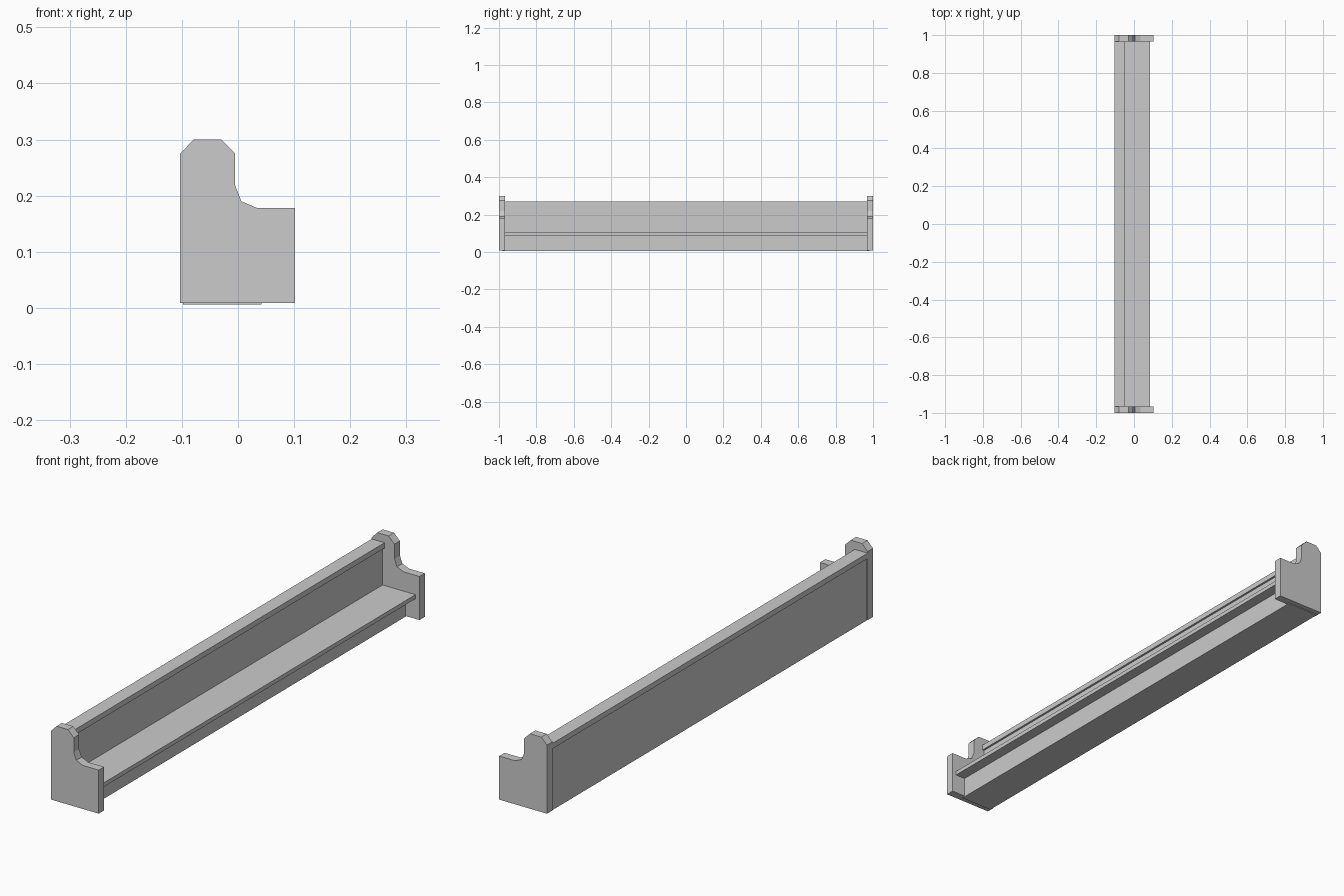
import bpy, bmesh

if "Cube" in bpy.data.objects:
    bpy.data.objects.remove(bpy.data.objects["Cube"])


def extrude_profile(name, points, y0, y1):
    """Extrude an x/z outline along y."""
    bm = bmesh.new()
    face = bm.faces.new([bm.verts.new((x, y0, z)) for x, z in points])
    new = bmesh.ops.extrude_face_region(bm, geom=[face])["geom"]
    verts = [v for v in new if isinstance(v, bmesh.types.BMVert)]
    bmesh.ops.translate(bm, verts=verts, vec=(0, y1 - y0, 0))
    bmesh.ops.recalc_face_normals(bm, faces=bm.faces)
    mesh = bpy.data.meshes.new(name)
    bm.to_mesh(mesh)
    bm.free()
    obj = bpy.data.objects.new(name, mesh)
    bpy.context.collection.objects.link(obj)
    return obj


# End panels: tall chamfered back, curved step down to the armrest
end_profile = [
    (-0.103, 0.009), (0.102, 0.009), (0.102, 0.178), (0.034, 0.178),
    (0.006, 0.190), (-0.005, 0.218), (-0.005, 0.275), (-0.030, 0.300),
    (-0.079, 0.300), (-0.103, 0.275),
]
for name, side in (("front_end_panel", -1), ("back_end_panel", 1)):
    extrude_profile(name, end_profile, side * 0.967, side * 1.0)

# Bench body: solid base, overhanging seat, backrest and top rail in one outline
body_profile = [
    (-0.098, 0.006), (0.042, 0.006), (0.042, 0.087), (0.085, 0.087),
    (0.085, 0.103), (-0.056, 0.103), (-0.056, 0.248), (-0.048, 0.248),
    (-0.048, 0.269), (-0.103, 0.269), (-0.103, 0.248), (-0.098, 0.248),
]
extrude_profile("bench_body", body_profile, -0.98, 0.98)
